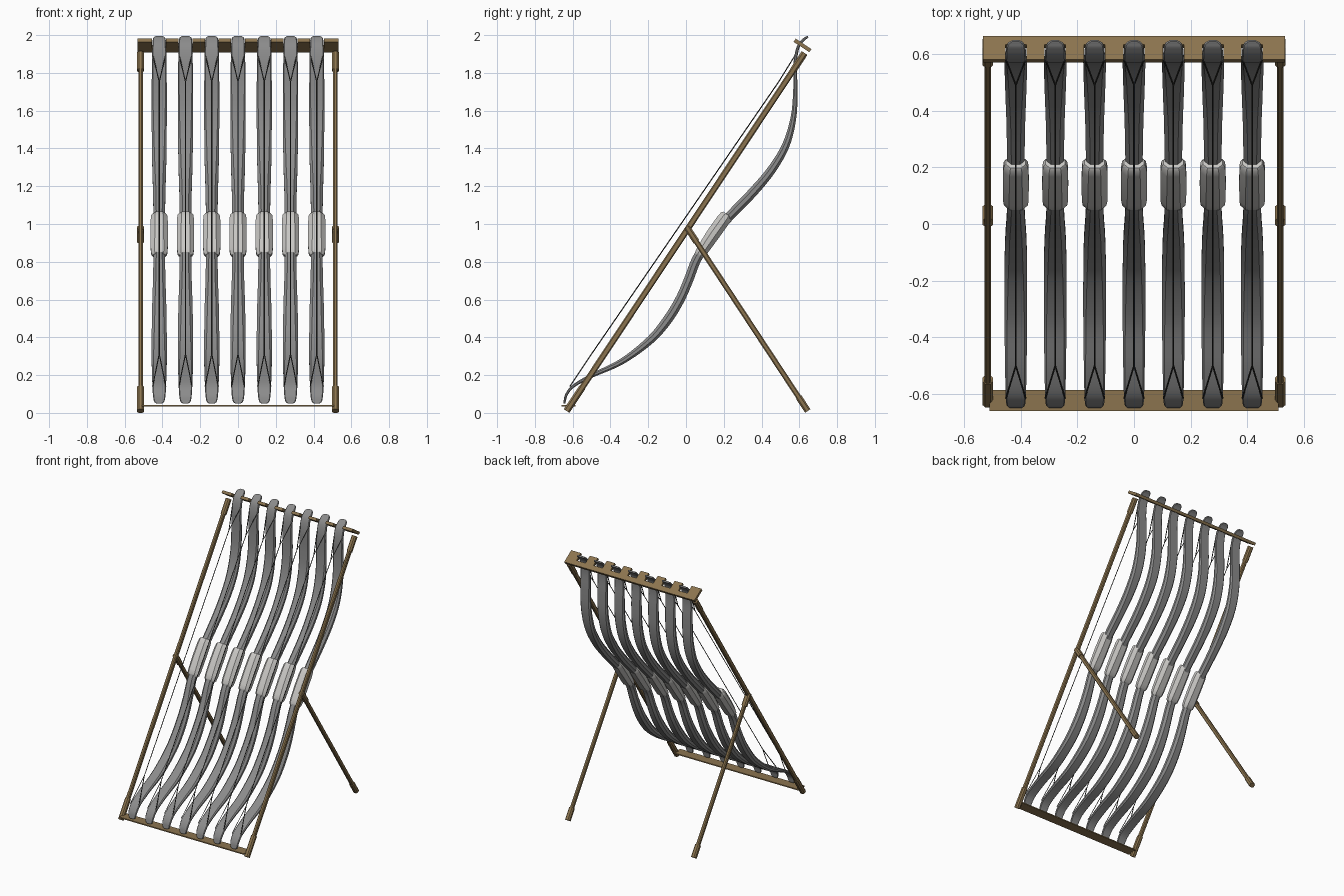
import bpy, bmesh, math
from mathutils import Vector

if "Cube" in bpy.data.objects:
    bpy.data.objects.remove(bpy.data.objects["Cube"])


def material(name, rgb):
    m = bpy.data.materials.new(name)
    m.diffuse_color = (*rgb, 1)
    m.use_nodes = True
    m.node_tree.nodes["Principled BSDF"].inputs["Base Color"].default_value = m.diffuse_color
    return m


WOOD = material("brown wood", (0.26, 0.175, 0.078))
LIMB = material("dark grey", (0.26, 0.26, 0.26))
GRIP = material("light grey", (0.58, 0.57, 0.55))
CORD = material("charcoal", (0.05, 0.05, 0.045))


def finish(name, bm, mat, angle=35):
    bmesh.ops.recalc_face_normals(bm, faces=bm.faces)
    me = bpy.data.meshes.new(name)
    bm.to_mesh(me)
    bm.free()
    ob = bpy.data.objects.new(name, me)
    bpy.context.collection.objects.link(ob)
    me.materials.append(mat)
    bpy.ops.object.select_all(action='DESELECT')
    ob.select_set(True)
    bpy.context.view_layer.objects.active = ob
    bpy.ops.object.shade_smooth_by_angle(angle=math.radians(angle))
    return ob


def loft(name, stations, x, mat, cut=0.3):
    """Sweep a chamfered rectangle along (y, z, width, thickness) stations."""
    bm = bmesh.new()
    rings = []
    for i, (y, z, w, t) in enumerate(stations):
        a = stations[max(i - 1, 0)]
        b = stations[min(i + 1, len(stations) - 1)]
        d = Vector((0, b[0] - a[0], b[1] - a[1])).normalized()
        n = Vector((0, -d.z, d.y))
        hw, ht = w / 2, t / 2
        c = cut * min(w, t)
        corners = [(hw, ht - c), (hw - c, ht), (c - hw, ht), (-hw, ht - c),
                   (-hw, c - ht), (c - hw, -ht), (hw - c, -ht), (hw, c - ht)]
        rings.append([bm.verts.new(Vector((x + u, y, z)) + n * v) for u, v in corners])
    for r, s in zip(rings, rings[1:]):
        for k in range(8):
            j = (k + 1) % 8
            bm.faces.new((r[k], r[j], s[j], s[k]))
    bm.faces.new(rings[0])
    bm.faces.new(rings[-1])
    return finish(name, bm, mat)


def smooth_path(p, steps=5):
    """Catmull-Rom interpolation of the stations."""
    out = []
    for i in range(len(p) - 1):
        q = [Vector(p[max(0, min(len(p) - 1, i + k))]) for k in (-1, 0, 1, 2)]
        for s in range(steps):
            t = s / steps
            out.append(tuple(0.5 * (2 * q[1] + (q[2] - q[0]) * t
                       + (2 * q[0] - 5 * q[1] + 4 * q[2] - q[3]) * t * t
                       + (3 * q[1] - q[0] - 3 * q[2] + q[3]) * t ** 3)))
    return out + [tuple(p[-1])]


def cord(name, points):
    """Thin string through a few points."""
    cu = bpy.data.curves.new(name, 'CURVE')
    cu.dimensions = '3D'
    cu.bevel_depth = 0.003
    cu.bevel_resolution = 0
    sp = cu.splines.new('POLY')
    sp.points.add(len(points) - 1)
    for pt, co in zip(sp.points, points):
        pt.co = (*co, 1)
    cu.materials.append(CORD)
    ob = bpy.data.objects.new(name, cu)
    bpy.context.collection.objects.link(ob)


def bar(name, a, b, x, w, t):
    loft(name, [(*a, w, t), (*b, w, t)], x, WOOD, 0.25)


def along(a, b, dist):
    d = (Vector(b) - Vector(a)).normalized()
    return tuple(Vector(a) + d * dist)


# Side rails and rear legs with thicker end sleeves
FOOT, HEAD = (-0.632, 0.01), (0.628, 1.905)
PIVOT, REAR = (0.005, 0.982), (0.645, 0.01)
for side, x in (("left", -0.516), ("right", 0.516)):
    bar(side + "_rail", FOOT, HEAD, x, 0.024, 0.032)
    bar(side + "_leg", PIVOT, REAR, x, 0.024, 0.028)
    bar(side + "_rail_foot_sleeve", FOOT, along(FOOT, HEAD, 0.15), x, 0.036, 0.036)
    bar(side + "_rail_head_sleeve", HEAD, along(HEAD, FOOT, 0.11), x, 0.036, 0.036)
    bar(side + "_leg_pivot_sleeve", PIVOT, along(PIVOT, REAR, 0.09), x, 0.038, 0.034)
    bar(side + "_leg_foot_sleeve", REAR, along(REAR, PIVOT, 0.09), x, 0.036, 0.034)

# Notched top plank, tilted square to the rails
XS = [i * 0.139 for i in range(-3, 4)]
outline = [(-0.533, 0.05), (-0.533, -0.05)]
for x in XS:
    outline += [(x - 0.037, -0.05), (x - 0.037, 0.012), (x + 0.037, 0.012), (x + 0.037, -0.05)]
outline += [(0.533, -0.05), (0.533, 0.05)]
depth, up = Vector((0, 0.833, -0.554)), Vector((0, 0.554, 0.833))
bm = bmesh.new()
base = Vector((0, 0.617, 1.945)) - up * 0.01
face = bm.faces.new([bm.verts.new(base + Vector((u, 0, 0)) + depth * v) for u, v in outline])
ext = bmesh.ops.extrude_face_region(bm, geom=[face])
bmesh.ops.translate(bm, verts=[v for v in ext['geom'] if isinstance(v, bmesh.types.BMVert)], vec=up * 0.02)
finish("notched_top_plank", bm, WOOD)

# Flat bottom plank
bm = bmesh.new()
bmesh.ops.create_cube(bm, size=1)
bmesh.ops.scale(bm, vec=(1.02, 0.075, 0.008), verts=bm.verts)
bmesh.ops.translate(bm, vec=(0, -0.6225, 0.039), verts=bm.verts)
finish("bottom_plank", bm, WOOD)

# Curved limbs: y, z, width, thickness
UPPER = smooth_path([
    (0.19, 1.00, 0.058, 0.05), (0.254, 1.065, 0.062, 0.05), (0.36, 1.175, 0.066, 0.05),
    (0.455, 1.29, 0.073, 0.046), (0.53, 1.42, 0.078, 0.04), (0.57, 1.57, 0.08, 0.03),
    (0.579, 1.72, 0.08, 0.022), (0.578, 1.85, 0.077, 0.018), (0.593, 1.935, 0.073, 0.016),
    (0.622, 1.975, 0.068, 0.014), (0.638, 1.987, 0.055, 0.012), (0.646, 1.992, 0.03, 0.01)])
LOWER = smooth_path([
    (0.09, 0.87, 0.058, 0.05), (0.05, 0.80, 0.062, 0.05), (0.012, 0.70, 0.066, 0.05),
    (-0.035, 0.595, 0.073, 0.05), (-0.10, 0.49, 0.078, 0.05), (-0.19, 0.385, 0.08, 0.043),
    (-0.34, 0.272, 0.08, 0.032), (-0.50, 0.197, 0.076, 0.022), (-0.595, 0.143, 0.072, 0.016),
    (-0.632, 0.098, 0.067, 0.014), (-0.642, 0.062, 0.055, 0.012), (-0.644, 0.05, 0.03, 0.01)])
GRIP_PATH = [
    (0.068, 0.832, 0.07, 0.042), (0.074, 0.842, 0.084, 0.056), (0.09, 0.867, 0.09, 0.064),
    (0.145, 0.948, 0.092, 0.072), (0.195, 1.018, 0.09, 0.072), (0.212, 1.042, 0.084, 0.066),
    (0.218, 1.050, 0.07, 0.052)]

for i, x in enumerate(XS, 1):
    loft(f"upper_limb_{i}", UPPER, x, LIMB)
    loft(f"lower_limb_{i}", LOWER, x, LIMB)
    loft(f"grip_{i}", GRIP_PATH, x, GRIP, 0.32)
    # String with a loop at each end
    cord(f"string_{i}", [(x, -0.50, 0.312), (x, 0.49, 1.752)])
    for s in (-1, 1):
        cord(f"upper_loop_{i}", [(x, 0.49, 1.752), (x + s * 0.036, 0.585, 1.905)])
        cord(f"lower_loop_{i}", [(x, -0.50, 0.312), (x + s * 0.035, -0.615, 0.14)])
